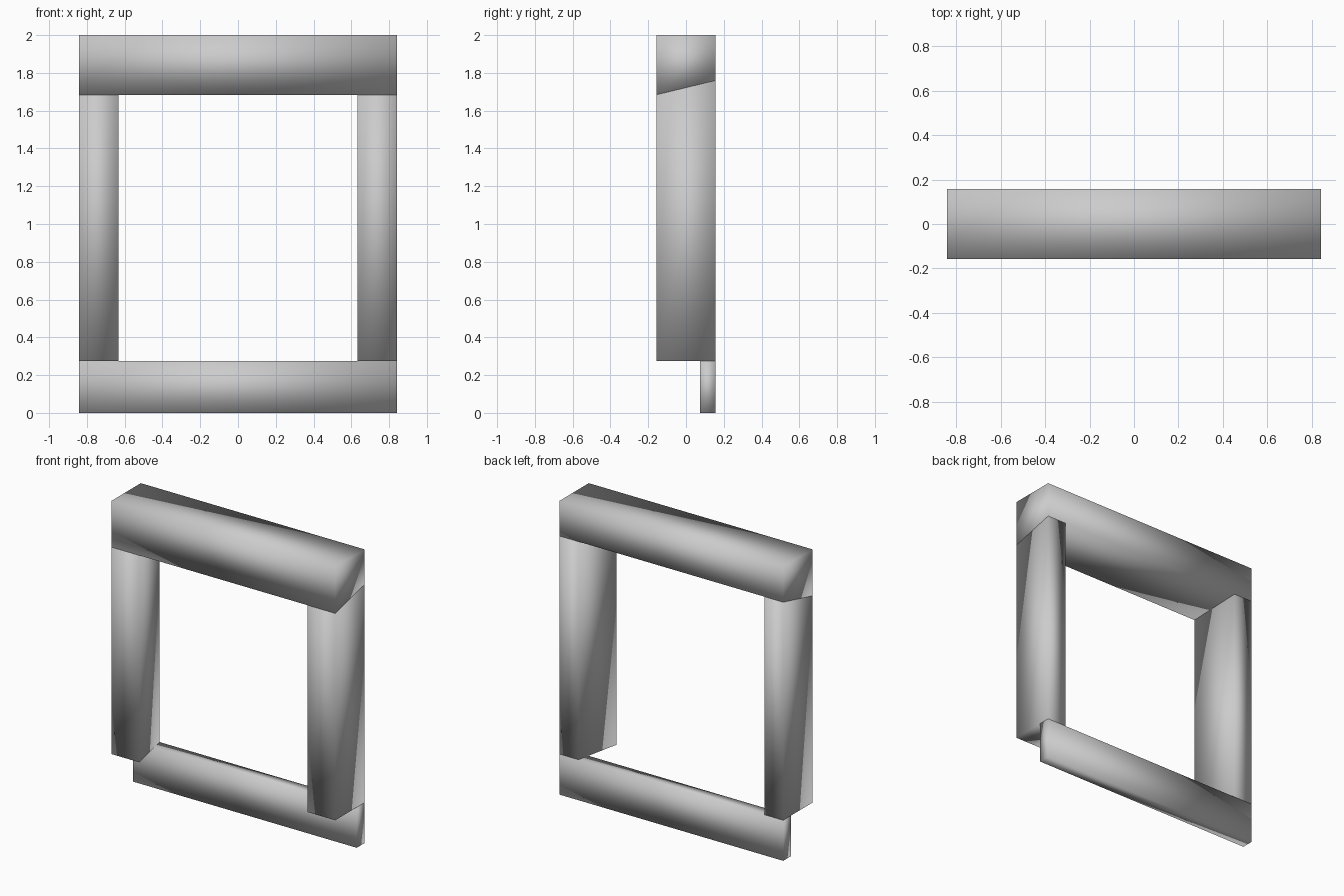
import bpy

if "Cube" in bpy.data.objects:
    bpy.data.objects.remove(bpy.data.objects["Cube"])

HALF_W = 0.842    # outer half width
DEPTH = 0.157     # half depth
INNER_FRONT, INNER_BACK = 0.632, 0.70     # splayed inner faces of the posts
SILL_TOP = 0.276
LINTEL_FRONT, LINTEL_BACK = 1.684, 1.76   # sloping underside of the lintel


def block(name, y0, y1, front, back):
    """Closed block between a front and a back (x0, x1, z0, z1) rectangle."""
    verts = []
    for y, (x0, x1, z0, z1) in ((y0, front), (y1, back)):
        verts += [(x0, y, z0), (x1, y, z0), (x1, y, z1), (x0, y, z1)]
    faces = [(0, 1, 2, 3), (7, 6, 5, 4)]
    faces += [(i, 4 + i, 4 + (i + 1) % 4, (i + 1) % 4) for i in range(4)]
    mesh = bpy.data.meshes.new(name)
    mesh.from_pydata(verts, [], faces)
    mesh.polygons.foreach_set("use_smooth", [True] * len(faces))
    obj = bpy.data.objects.new(name, mesh)
    bpy.context.collection.objects.link(obj)


# Top beam with a sloping underside
block("lintel", -DEPTH, DEPTH, (-HALF_W, HALF_W, LINTEL_FRONT, 2.0),
      (-HALF_W, HALF_W, LINTEL_BACK, 2.0))

# Side posts, narrower at the back and cut to meet the lintel's slope
for name, s in (("left_post", -1), ("right_post", 1)):
    front = sorted((s * INNER_FRONT, s * HALF_W))
    back = sorted((s * INNER_BACK, s * HALF_W))
    block(name, -DEPTH, DEPTH, (*front, SILL_TOP, LINTEL_FRONT),
          (*back, SILL_TOP, LINTEL_BACK))

# Thin bottom rail, flush with the back
rail = (-HALF_W, HALF_W, 0.0, SILL_TOP)
block("bottom_rail", 0.075, DEPTH, rail, rail)
